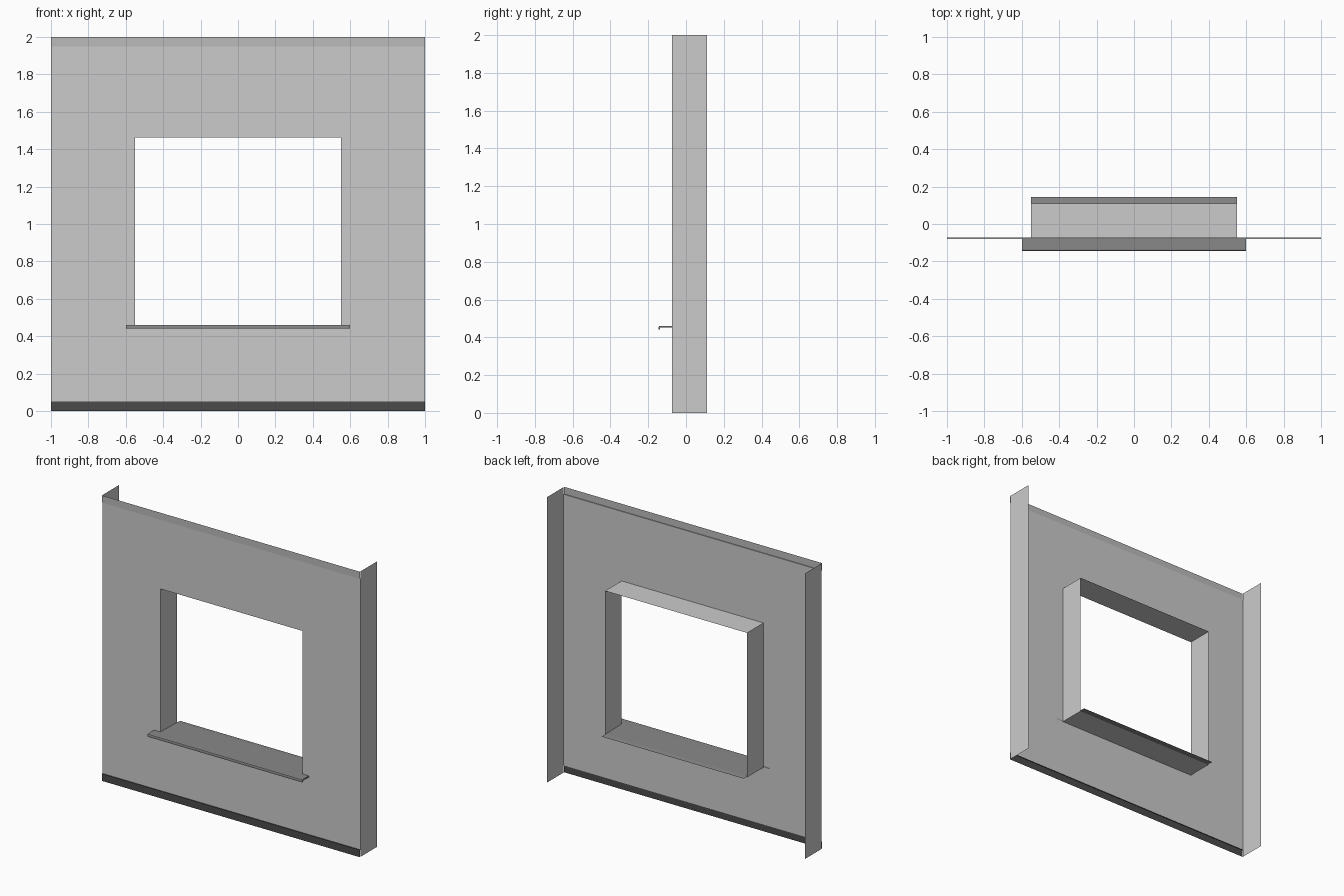
import bpy, bmesh

if "Cube" in bpy.data.objects:
    bpy.data.objects.remove(bpy.data.objects["Cube"])

FRONT, BACK = -0.073, 0.11        # wall sheet and rear edge of its returns
OX, OZ0, OZ1 = 0.55, 0.451, 1.463  # window opening


def material(name, v):
    m = bpy.data.materials.new(name)
    m.diffuse_color = (v, v, v, 1)
    m.use_nodes = True
    m.node_tree.nodes["Principled BSDF"].inputs["Base Color"].default_value = m.diffuse_color
    return m


def finish(name, bm, mat=None):
    me = bpy.data.meshes.new(name)
    bm.to_mesh(me)
    bm.free()
    ob = bpy.data.objects.new(name, me)
    bpy.context.collection.objects.link(ob)
    if mat:
        me.materials.append(mat)
    return ob


def sweep_x(name, profile, half, mat=None, closed=False):
    """Extrude a (y, z) profile along x; closed profiles get end caps."""
    bm = bmesh.new()
    a = [bm.verts.new((-half, y, z)) for y, z in profile]
    b = [bm.verts.new((half, y, z)) for y, z in profile]
    n = len(profile)
    for i in range(n if closed else n - 1):
        j = (i + 1) % n
        bm.faces.new((a[i], b[i], b[j], a[j]))
    if closed:
        bm.faces.new(a)
        bm.faces.new(b[::-1])
        bmesh.ops.recalc_face_normals(bm, faces=bm.faces)
    return finish(name, bm, mat)


# wall sheet around the opening, from a 3 x 3 grid without its centre
bm = bmesh.new()
xs, zs = (-1, -OX, OX, 1), (0.05, OZ0, OZ1, 1.95)
g = [[bm.verts.new((x, FRONT, z)) for x in xs] for z in zs]
for r in range(3):
    for c in range(3):
        if (r, c) != (1, 1):
            bm.faces.new((g[r][c], g[r][c + 1], g[r + 1][c + 1], g[r + 1][c]))
bmesh.ops.dissolve_limit(bm, angle_limit=0.01, verts=[], edges=[])
finish("wall", bm)

# side returns at both ends of the wall
bm = bmesh.new()
for s in (-1, 1):
    q = [(s, FRONT, 0), (s, BACK, 0), (s, BACK, 2), (s, FRONT, 2)]
    bm.faces.new([bm.verts.new(p) for p in (q if s > 0 else q[::-1])])
finish("side_returns", bm)

# reveal lining the opening
bm = bmesh.new()
loop = [(-OX, OZ0), (OX, OZ0), (OX, OZ1), (-OX, OZ1)]
f = [bm.verts.new((x, FRONT, z)) for x, z in loop]
k = [bm.verts.new((x, BACK, z)) for x, z in loop]
for i in range(4):
    j = (i + 1) % 4
    bm.faces.new((f[i], f[j], k[j], k[i]))
finish("window_reveal", bm)

# base and top trim, stepped slightly forward of the wall
TRIM = FRONT - 0.006
sweep_x("base_trim", [(TRIM, 0), (TRIM, 0.05), (FRONT, 0.05)], 1,
        material("dark_grey", 0.07))
sweep_x("top_trim", [(FRONT, 1.95), (TRIM, 1.95), (TRIM, 2)], 1,
        material("mid_grey", 0.5))

# sill: wide nose with drip lip outside, thin board inside
sill = material("sill_grey", 0.25)
sweep_x("sill_nose", [(FRONT, 0.461), (-0.137, 0.461), (-0.143, 0.459),
                      (-0.145, 0.453), (-0.145, 0.442), (-0.138, 0.442),
                      (-0.138, 0.451), (FRONT, 0.451)], 0.6, sill, True)
sweep_x("sill_board", [(FRONT, 0.461), (BACK, 0.458), (0.145, 0.455)], OX, sill)
